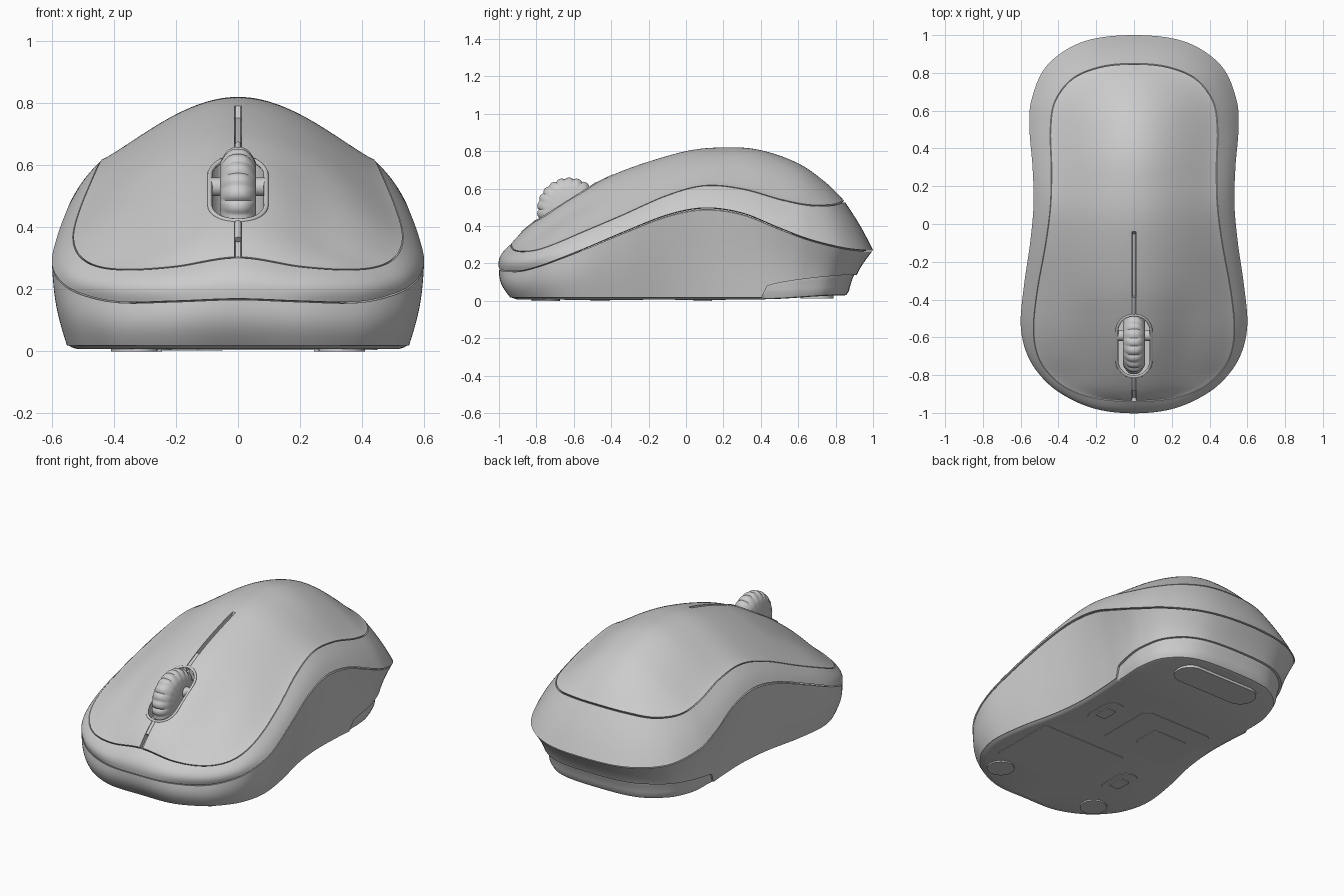
import bpy, bmesh, math
from mathutils import Vector as V

if "Cube" in bpy.data.objects:
    bpy.data.objects.remove(bpy.data.objects["Cube"])

# ---------- helpers ----------
def spline(pts, n=14):
    p = [V(q) for q in pts]
    flip = lambda q: V((-q.x, q.y, q.z))
    p = [flip(p[1])] + p + [flip(p[-2])]
    out = []
    for i in range(1, len(p) - 2):
        a, b, c, d = p[i-1:i+3]
        for k in range(n):
            t = k / n
            out.append(0.5 * (2*b + (c-a)*t + (2*a-5*b+4*c-d)*t*t + (3*b-a-3*c+d)*t**3))
    return out + [p[-2]]

def height(curve, y):
    for a, b in zip(curve, curve[1:]):
        if a.y <= y <= b.y and b.y > a.y:
            return a.z + (b.z - a.z) * (y - a.y) / (b.y - a.y)
    return curve[0].z if y < curve[0].y else curve[-1].z

def step(a, b, x):
    t = min(1, max(0, (x - a) / (b - a)))
    return t * t * (3 - 2 * t)

def smooth(ob, angle=35):
    bpy.ops.object.select_all(action='DESELECT')
    ob.select_set(True)
    bpy.context.view_layer.objects.active = ob
    bpy.ops.object.shade_smooth_by_angle(angle=math.radians(angle))

def finish(name, bm, angle=35):
    bmesh.ops.remove_doubles(bm, verts=bm.verts, dist=1e-5)
    bmesh.ops.recalc_face_normals(bm, faces=bm.faces)
    me = bpy.data.meshes.new(name)
    bm.to_mesh(me)
    bm.free()
    ob = bpy.data.objects.new(name, me)
    bpy.context.collection.objects.link(ob)
    smooth(ob, angle)
    return ob

def loft(name, rows, mirror=True, angle=35):
    bm = bmesh.new()
    for s in ((1, -1) if mirror else (1,)):
        g = [[bm.verts.new((s * p[0], p[1], p[2])) for p in r] for r in rows]
        for r, q in zip(g, g[1:]):
            for i in range(len(r) - 1):
                bm.faces.new((r[i], r[i+1], q[i+1], q[i]))
    return finish(name, bm, angle)

def rounded(x, y, w, d, r, n=8):
    """Outline of a rounded rectangle with half sizes w, d."""
    return [(x + sx*(w-r) + r*math.cos(a), y + sy*(d-r) + r*math.sin(a))
            for q, (sx, sy) in enumerate(((1, 1), (-1, 1), (-1, -1), (1, -1)))
            for a in [(q + k/n) * math.pi/2 for k in range(n + 1)]]

def plate(name, x, y, w, d, r, z0, z1):
    bm = bmesh.new()
    o = rounded(x, y, w, d, r)
    lo, hi = [[bm.verts.new((*p, z)) for p in o] for z in (z0, z1)]
    bm.faces.new(lo)
    bm.faces.new(hi)
    for i in range(len(o)):
        j = (i + 1) % len(o)
        bm.faces.new((lo[i], lo[j], hi[j], hi[i]))
    return finish(name, bm)

def tube(name, pts, rad, closed=True):
    cu = bpy.data.curves.new(name, 'CURVE')
    cu.dimensions, cu.bevel_depth, cu.bevel_resolution = '3D', rad, 2
    cu.use_fill_caps = not closed
    sp = cu.splines.new('POLY')
    sp.points.add(len(pts) - 1)
    for q, p in zip(sp.points, pts):
        q.co = (*p, 1)
    sp.use_cyclic_u = closed
    bpy.context.collection.objects.link(bpy.data.objects.new(name, cu))

# ---------- guide curves, right half, front to back ----------
UP = spline([(0, -.935, .305), (.2, -.92, .275), (.35, -.87, .265), (.45, -.79, .275), (.51, -.69, .31),
             (.53, -.55, .37), (.51, -.35, .455), (.465, -.1, .565), (.44, .1, .617), (.435, .3, .60),
             (.44, .5, .545), (.415, .65, .515), (.32, .77, .515), (.17, .83, .53), (0, .845, .535)])
LOW = spline([(0, -1, .17), (.2, -.975, .163), (.38, -.89, .16), (.5, -.79, .185), (.57, -.68, .225),
              (.6, -.53, .285), (.583, -.33, .37), (.55, -.1, .46), (.532, .1, .497), (.537, .3, .47),
              (.553, .5, .39), (.542, .66, .33), (.46, .84, .285), (.27, .965, .27), (0, 1, .27)])
BOT = spline([(0, -.93, 0), (.2, -.925, 0), (.36, -.86, 0), (.46, -.77, 0), (.52, -.67, 0),
              (.548, -.53, 0), (.525, -.33, 0), (.475, -.1, 0), (.455, .1, 0), (.46, .3, 0),
              (.475, .5, 0), (.465, .62, 0), (.41, .75, 0), (.26, .855, 0), (0, .88, 0)])
TOP = spline([(0, -.935, .305), (0, -.88, .365), (0, -.8, .43), (0, -.65, .535), (0, -.5, .62), (0, -.3, .71),
              (0, 0, .80), (0, .22, .82), (0, .4, .805), (0, .6, .735), (0, .75, .63), (0, .845, .535)])

def outward(p):
    return V((p.x, p.y - max(-.55, min(.55, p.y)), 0)).normalized()

def under(y):
    return .008 + .02 * step(.4, .85, y)

def dome(x, y, xs, zs):
    u = abs(x) / xs if xs > 1e-6 else 0
    z = zs + (height(TOP, y) - zs) * max(0, math.cos(u * math.pi/2)) ** 1.12
    dip = math.exp(-((abs(x) - .26) / .12) ** 2 - ((y + .65) / .25) ** 2)
    return z - .022 * dip * (1 - min(1, u) ** 4)

def surface(x, y):
    q = min(UP, key=lambda p: abs(p.y - y))
    return dome(x, y, q.x, q.z)

cover, band, wall, base = [], [], [], []
Z = V((0, 0, 1))
for a, b, c in zip(UP, LOW, BOT):
    d = outward(b)
    front = 1 - step(-.95, -.5, b.y)
    # top cover, with the button split sunk along its middle
    g = min(.011, a.x)
    xs = [0, g*.8] + [g + (a.x - g) * k/30 for k in range(31)]
    r = [V((x, a.y, dome(x, a.y, a.x, a.z))) for x in xs]
    for p in r[:2]:
        p.z -= .035 * (a.x > .02 and a.y < -.05)
    e = a - .06*d - .04*Z
    cover.append(r + [a - .012*d - .014*Z, e, V((0, e.y, e.z))])
    # band between the two seams
    r = [a - .06*d - .05*Z, a - .008*d - .012*Z]
    for k in range(13):
        v = .03 + .97 * k/12
        r.append(a.lerp(b, v) + d * (.008 + .018*front) * math.sin(math.pi*v))
    r += [b - .08*d - .004*Z]
    band.append(r + [r[0]])
    # lower side wall, cut away above the rear foot
    def side(v):
        p = b.lerp(V((c.x, c.y, under(c.y))), v)
        return p - d * .022 * b.y * math.sin(math.pi*v)
    zf = .018 + .05*step(.4, .43, b.y) + .07*math.sqrt(min(1, max(0, (b.y - .42) / .5)))
    vf = (b.z - zf) / (b.z - under(c.y))
    r = [b - .08*d - .006*Z, b - .006*d - .006*Z] + [side(.025 + (vf - .025)*k/12) for k in range(13)]
    e = side(vf) - .05*d
    wall.append(r + [e, r[0]])
    # bottom base with the rear foot
    ins = d * (.006 + .008*step(.38, .46, b.y))
    r = [side(vf) - .06*d + .02*Z, side(vf) - ins + .01*Z]
    r += [side(vf + max(0, .9 - vf)*k/4) - ins for k in range(5)]
    e = side(1) - ins
    r += [e - .008*d + .004*Z, e - .022*d]
    base.append([V((0, r[0].y, r[0].z))] + r + [V((0, r[-1].y, r[-1].z))])

top = loft("top_cover", cover)
loft("side_band", band)
loft("lower_wall", wall)
loft("bottom_base", base)

# ---------- wheel opening cut from the cover ----------
WY = -.645
well = plate("wheel_well_cutter", 0, WY, .088, .16, .085, .38, .95)
well.hide_render = True
cut = top.modifiers.new("wheel_opening", 'BOOLEAN')
cut.operation, cut.object = 'DIFFERENCE', well
size = len(top.data.polygons)
for solver in ('MANIFOLD', 'EXACT', 'FLOAT'):
    cut.solver = solver
    bpy.context.view_layer.update()
    me = bpy.data.meshes.new_from_object(top.evaluated_get(bpy.context.evaluated_depsgraph_get()))
    if .8*size < len(me.polygons) != size:
        top.data = me
        break
top.modifiers.clear()
bpy.data.objects.remove(well)
smooth(top)

# rim around the wheel opening
tube("wheel_rim", [(x, y, surface(x, y) - .003) for x, y in rounded(0, WY, .091, .163, .088)], .008)
# bridges in the split, before and behind the wheel
for nm, y0, y1 in (("front_bridge", -.875, -.81), ("rear_bridge", -.475, -.385)):
    tube(nm, [(0, y0 + (y1-y0)*k/6, height(TOP, y0 + (y1-y0)*k/6) - .009) for k in range(7)], .011, False)

# ---------- scroll wheel ----------
CY, CZ, R = -.625, .487, .172
rows = []
for i in range(145):
    t = math.tau * i / 144
    rib = .011 * (1 - abs(math.sin(t * 11)) ** .6)
    r = [(-.058, CY, CZ)]
    for k in range(13):
        s = -1 + k / 6
        rad = R - .05 * abs(s) ** 2.6 - rib * (1 - s**4)
        r.append((.058*s, CY + rad*math.cos(t), CZ + rad*math.sin(t)))
    rows.append(r + [(.058, CY, CZ)])
loft("scroll_wheel", rows, False, 40)
bpy.ops.mesh.primitive_cylinder_add(vertices=24, radius=.03, depth=.18, location=(0, -.59, .53),
                                    rotation=(0, math.pi/2, 0))
bpy.context.object.name = "wheel_axle"
smooth(bpy.context.object)

# ---------- underside ----------
for s, nm in ((1, "right"), (-1, "left")):
    plate(nm + "_front_foot", s*.335, -.75, .075, .075, .074, 0, .02)
plate("rear_foot", 0, .7, .27, .088, .087, .012, .04)
plate("battery_door", .16, -.44, .29, .21, .03, .005, .02)
plate("sensor_panel", -.12, .05, .24, .2, .05, .006, .02)
plate("sensor_window", -.17, .03, .12, .09, .03, .003, .02)
for nm, x, y in (("power_switch", .28, .09), ("connect_button", -.28, -.46)):
    plate(nm + "_frame", x, y, .065, .12, .064, .005, .02)
    plate(nm, x, y, .035, .05, .01, 0, .02)
